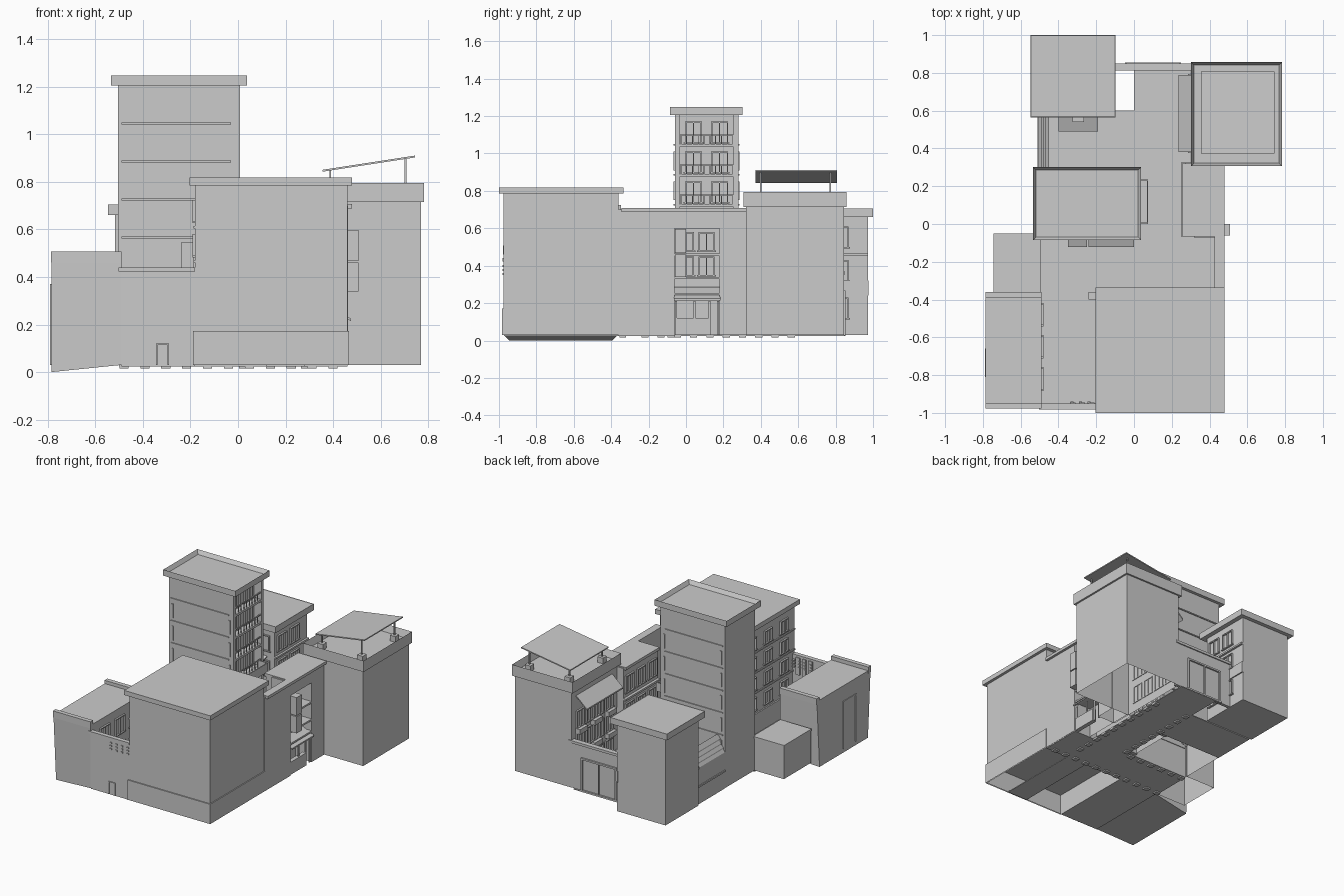
import bpy, bmesh, math
from mathutils import Matrix, Vector

if "Cube" in bpy.data.objects:
    bpy.data.objects.remove(bpy.data.objects["Cube"])


def make(name, bm):
    bmesh.ops.recalc_face_normals(bm, faces=bm.faces)
    me = bpy.data.meshes.new(name)
    bm.to_mesh(me)
    bm.free()
    ob = bpy.data.objects.new(name, me)
    bpy.context.collection.objects.link(ob)
    return ob


def add_box(bm, x0, x1, y0, y1, z0, z1):
    m = Matrix.Translation(((x0+x1)/2, (y0+y1)/2, (z0+z1)/2)) @ Matrix.Diagonal((x1-x0, y1-y0, z1-z0, 1))
    return bmesh.ops.create_cube(bm, size=1, matrix=m)["verts"]


def boxes(name, dims):
    bm = bmesh.new()
    for d in dims:
        add_box(bm, *d)
    return make(name, bm)


def box(name, *d):
    return boxes(name, [d])


def shell(name, *d):
    """Block with an open underside."""
    bm = bmesh.new()
    add_box(bm, *d)
    bm.normal_update()
    bmesh.ops.delete(bm, geom=[f for f in bm.faces if f.normal.z < -.9], context='FACES')
    return make(name, bm)


def tray(name, d, rim, depth):
    """Roof cap with a sunken centre inside a parapet."""
    bm = bmesh.new()
    add_box(bm, *d)
    bm.normal_update()
    top = [f for f in bm.faces if f.normal.z > .9]
    bmesh.ops.inset_region(bm, faces=top, thickness=rim)
    bmesh.ops.translate(bm, verts=top[0].verts, vec=(0, 0, -depth))
    return make(name, bm)


def windows(name, axis, at, out, centres, sills, w, h, t=.007, bar=True):
    """Framed windows on a wall plane; axis is the wall normal, out its sign."""
    dims = []
    for c in centres:
        for z in sills:
            parts = [(c-w/2, c-w/2+t, z, z+h), (c+w/2-t, c+w/2, z, z+h),
                     (c-w/2, c+w/2, z+h-t, z+h), (c-w/2-.008, c+w/2+.008, z-t, z)]
            if bar:
                parts.append((c-.003, c+.003, z, z+h))
            for a0, a1, z0, z1 in parts:
                p0, p1 = sorted((at-out*.004, at+out*.012))
                dims.append((p0, p1, a0, a1, z0, z1) if axis == 'x' else (a0, a1, p0, p1, z0, z1))
    return boxes(name, dims)


def sloped(name, axis, p, q, s0, s1, t):
    """Thin sloped sheet from p to q (axis coordinate, z), spanning s0..s1."""
    bm = bmesh.new()
    vs = []
    for s in (s0, s1):
        for a, z in (p, q, (q[0], q[1]+t), (p[0], p[1]+t)):
            vs.append(bm.verts.new((a, s, z) if axis == 'x' else (s, a, z)))
    for f in ((0, 1, 2, 3), (4, 5, 6, 7), (0, 1, 5, 4), (1, 2, 6, 5), (2, 3, 7, 6), (3, 0, 4, 7)):
        bm.faces.new([vs[i] for i in f])
    return make(name, bm)


G = .03  # ground level

# Street plates around the open-bottomed buildings
boxes("street", [(-.5, .46, -.36, -.06, G-.006, G), (0, .3, -.06, .85, G-.006, G),
                 (-.5, 0, .28, .6, G-.006, G), (.12, .28, -.97, -.36, G-.006, G),
                 (-.49, -.18, -.97, -.36, G-.006, G)])
teeth = []
for i in range(11):
    x = -.48 + i*.088
    teeth += [(x-.019, x+.019, -.355, -.32, .015, G-.006)]
    if x < 0:
        teeth += [(x-.019, x+.019, -.10, -.065, .015, G-.006)]
for i in range(10):
    y = -.22 + i*.087
    teeth += [(.265, .3, y-.019, y+.019, .015, G-.006)]
    if y > -.06:
        teeth += [(.005, .04, y-.019, y+.019, .015, G-.006)]
boxes("paving_studs", teeth)

# Front right apartment block
shell("front_block", -.18, .46, -.975, -.36, G, .79)
box("front_block_roof", -.205, .48, -1, -.335, .785, .818)
shell("front_block_plinth", -.19, .467, -.983, -.355, G, .172)
rows = [.2+.145*i for i in range(4)]
windows("front_block_west_windows", 'x', -.18, -1, (-.85, -.67, -.49), rows, .085, .09)
windows("front_block_north_windows", 'y', -.36, 1, (-.08, .14, .34), rows, .1, .09)
boxes("front_block_bands", [(-.187, -.17, -.975, -.36, z-.03, z-.02) for z in rows[1:]])

# Front left house with sloping foundation
bm = bmesh.new()
for v in add_box(bm, -.785, -.49, -.975, -.365, 0, .48):
    if v.co.z < .1 and v.co.x > -.6:
        v.co.z = G
    elif v.co.z < .1:
        v.co.y += .03 if v.co.y < -.6 else -.03
make("left_house", bm)
boxes("left_house_parapets", [(-.787, -.49, -.978, -.947, .46, .507),
                              (-.787, -.49, -.392, -.36, .46, .503)])
windows("left_house_windows", 'x', -.49, 1, (-.82, -.65, -.48), (.12, .3), .11, .12)
boxes("left_house_side_door", [(-.79, -.78, -.81, -.80, G, .37), (-.79, -.78, -.67, -.66, G, .37),
                               (-.79, -.78, -.81, -.66, .36, .37)])

# Courtyard front wall with gate, pierced screen and pier
box("courtyard_wall", -.5, -.18, -.975, -.955, G, .425)
box("courtyard_wall_coping", -.503, -.18, -.982, -.95, .423, .44)
boxes("courtyard_door", [(-.345, -.338, -.982, -.97, G, .12), (-.297, -.29, -.982, -.97, G, .12),
                         (-.345, -.29, -.982, -.97, .113, .12)])
boxes("screen_blocks", [(-.335+i*.045, -.32+i*.045, -.981, -.94, .35+j*.022, .36+j*.022)
                        for i in range(4) for j in range(3)])
box("wall_pier", -.24, -.185, -.40, -.36, G, .545)
boxes("courtyard_posts", [(-.34+i*.05, -.31+i*.05, -.965, -.945, .3, .425) for i in range(3)])

# West shed
shell("west_shed", -.74, -.5, -.36, -.055, G, .265)
box("west_shed_roof", -.745, -.495, -.363, -.05, .262, .275)

# Tower: body, corner piers, floors, balconies and cap
shell("tower", -.505, -.05, -.06, .28, G, 1.21)
boxes("tower_piers", [(-.06, .008, -.06, -.035, G, 1.21), (-.06, .008, .255, .28, G, 1.21)])
levels = [.25+.16*i for i in range(6)]
boxes("tower_floors", [(-.06, .008, -.05, .27, z-.016, z) for z in levels])
boxes("tower_ledges", [d for z in levels for d in
                       ((-.49, -.03, -.067, -.055, z-.008, z), (-.49, -.03, .275, .287, z-.008, z))])
boxes("tower_side_slits", [(x-.006, x+.006, y-.006, y+.006, z+.02, z+.12)
                           for z in levels[:-1] for x in (-.475, -.025) for y in (-.06, .28)])
rails = []
for z in levels:
    rails.append((-.003, .004, -.04, .26, z+.045, z+.052))
    rails += [(-.002, .003, -.03+i*.031, -.025+i*.031, z, z+.05) for i in range(10)]
boxes("tower_railings", rails)
windows("tower_balcony_windows", 'x', -.05, 1, (.04, .18), [z+.01 for z in levels], .09, .11)
boxes("tower_lower_balconies", [d for z in (.41, .57) for d in
      ((0, .075, 0, .235, z-.014, z), (.068, .075, 0, .235, z, z+.05),
       (0, .075, 0, .007, z, z+.05), (0, .075, .228, .235, z, z+.05))])
tray("tower_cap", (-.535, .038, -.085, .302, 1.205, 1.248), .024, .028)
sloped("tower_shop_awning_1", 'y', (-.06, .24), (-.122, .215), -.35, -.25, .008)
sloped("tower_shop_awning_2", 'y', (-.06, .24), (-.122, .215), -.24, 0, .008)

# West passage between tower and rear house
box("passage_wall", -.505, -.49, .28, .6, G, .28)
box("passage_wall_band", -.511, -.485, .28, .6, .15, .162)
for i in range(4):
    sloped(f"passage_roof_strip_{i+1}", 'x', (-.505+i*.012, .28+i*.03), (-.485+i*.012, .31+i*.03),
           .28, .57, .008)

# Rear left house
box("rear_house", -.518, -.13, .6, .972, G, .665)
tray("rear_house_roof", (-.548, -.097, .565, 1, .66, .705), .004, .002)
windows("rear_house_windows", 'x', -.13, 1, (.68, .82), (.12, .32, .5), .1, .11)
windows("rear_house_south_windows", 'y', .6, -1, (-.42, -.22), (.12, .32, .5), .11, .11)
boxes("rear_house_band", [(-.14, -.122, .6, .975, .24, .32), (-.14, -.115, .6, .972, .455, .467)])
sloped("rear_house_awning", 'y', (.6, .45), (.49, .41), -.4, -.19, .008)
box("air_unit", -.325, -.265, .54, .6, .53, .58)

# Rear wall with gate
box("rear_wall", -.13, .34, .82, .842, G, .36)
box("rear_wall_coping", -.13, .34, .813, .85, .352, .37)
windows("rear_gate", 'y', .842, 1, (.1,), (G+.007,), .28, .23, .012)

# Rear right house: walls, parapet and canopy on posts
shell("corner_house", .32, .77, .322, .845, G, .73)
tray("corner_house_parapet", (.302, .783, .307, .857, .715, .795), .022, .05)
windows("corner_house_windows", 'x', .32, -1, (.42, .53, .64, .75), (.1, .28, .44), .085, .12)
boxes("corner_house_window_boxes", [(.285, .32, y-.045, y+.045, z, z+.035)
                                    for y in (.42, .58, .75) for z in (.24, .4)])
sloped("corner_house_awning", 'x', (.32, .66), (.235, .585), .38, .79, .01)
boxes("canopy_posts", [(x-.004, x+.004, y-.004, y+.004, .74, h)
                       for x, h in ((.388, .853), (.705, .903)) for y in (.4, .77)])
boxes("canopy_footings", [(x-.022, x+.022, y-.022, y+.022, .74, .785)
                          for x in (.388, .705) for y in (.4, .77)])
sloped("canopy", 'x', (.355, .843), (.745, .903), .372, .808, .008)

# East terrace: walls either side of a balcony bay
box("east_wall", .43, .462, -.36, -.065, G, .70)
shell("east_rear_building", .27, .33, -.065, .325, G, .70)
shell("east_end_building", .32, .46, .18, .325, G, .70)
box("east_wing_wall", .32, .46, -.075, -.062, G, .70)
box("east_attic", .32, .46, -.065, .19, .6, .70)
boxes("east_roof", [(.255, .48, -.065, .32, .688, .708), (.425, .48, -.345, -.06, .688, .708)])
boxes("east_floors", [(.32, .46, -.065, .18, z-.012, z) for z in (.255, .34, .465)])
boxes("east_balconies", [(.45, .508, -.06, 0, .34, .46), (.45, .508, -.06, 0, .467, .597)])
sloped("east_awning", 'x', (.36, .275), (.475, .215), -.065, .185, .01)
boxes("east_shopfront", [(.445, .452, y, y+.012, G, .21) for y in (-.06, .04, .12, .165)]
      + [(.43, .46, -.06, .12, .03, .12)])
windows("east_bay_windows", 'x', .33, 1, (-.0, .11), (.35, .48), .085, .1)
windows("east_street_windows", 'x', .27, -1, (.0, .13, .26), (.12, .32, .52), .09, .12)
boxes("east_street_ledges", [(.25, .275, -.065, .325, z, z+.014) for z in (.27, .47)])
